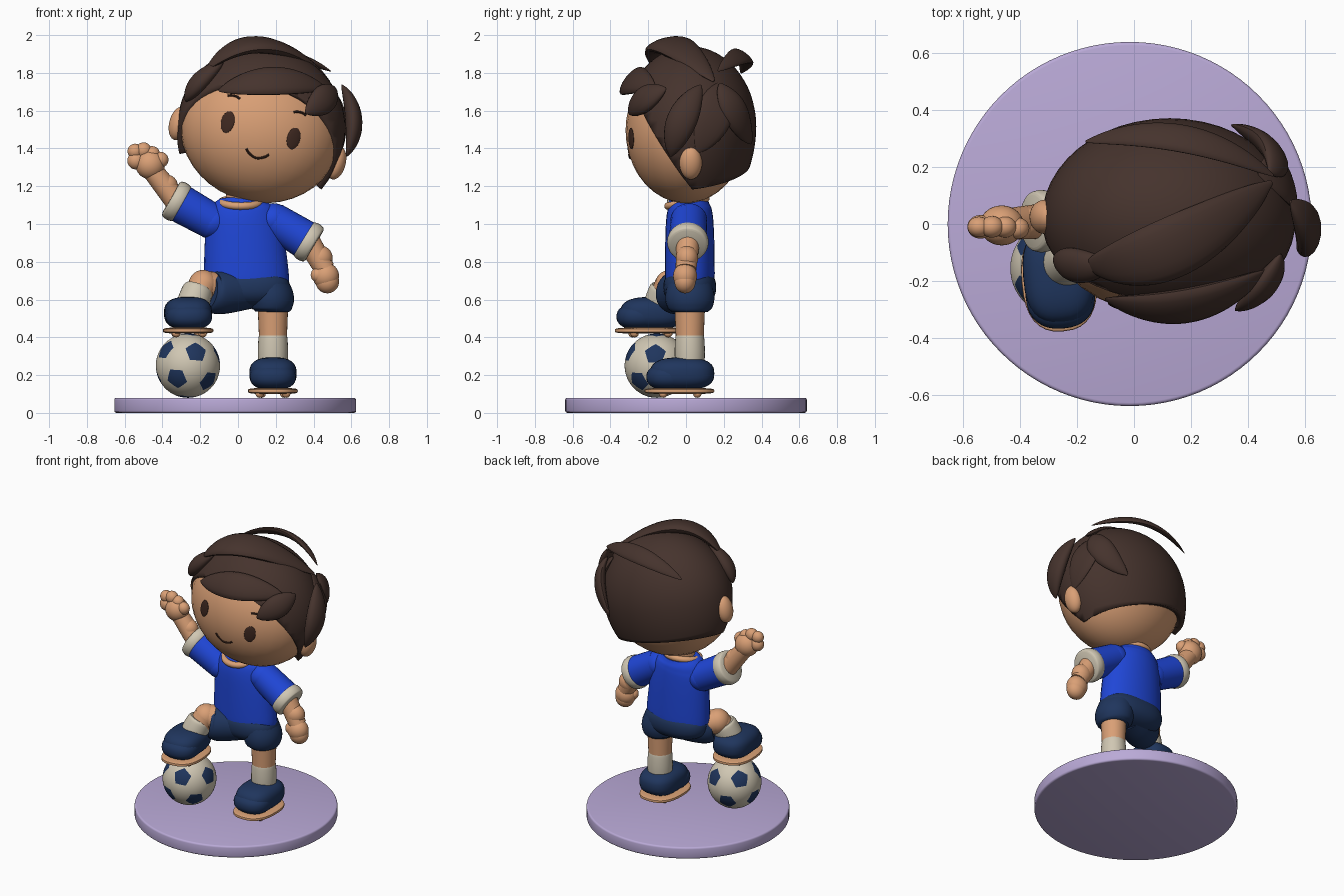
import bpy, bmesh, math
from mathutils import Vector, Matrix

if "Cube" in bpy.data.objects:
    bpy.data.objects.remove(bpy.data.objects["Cube"])


def material(name, rgb):
    m = bpy.data.materials.new(name)
    m.use_nodes = True
    m.diffuse_color = (*rgb, 1)
    m.node_tree.nodes["Principled BSDF"].inputs["Base Color"].default_value = (*rgb, 1)
    return m


SKIN = material("skin", (.70, .35, .18))
HAIR = material("brown hair", (.06, .033, .026))
DARK = material("dark features", (.05, .022, .015))
BLUE = material("blue shirt", (.014, .062, .68))
NAVY = material("navy", (.014, .036, .11))
CREAM = material("cream", (.63, .57, .45))
TAN = material("tan trim", (.70, .36, .18))
LILAC = material("lilac", (.49, .40, .68))


def finish(bm, name, *mats):
    """Turn a bmesh into an object, smooth with sharp creases."""
    bmesh.ops.recalc_face_normals(bm, faces=bm.faces[:])
    for f in bm.faces:
        f.smooth = True
    for e in bm.edges:
        e.smooth = e.calc_face_angle(0) < .75
    me = bpy.data.meshes.new(name)
    bm.to_mesh(me)
    bm.free()
    for m in mats:
        me.materials.append(m)
    ob = bpy.data.objects.new(name, me)
    bpy.context.collection.objects.link(ob)
    return ob


def blob(name, loc, radii, mat, frame=Matrix(), power=1, rise=None, turn=0):
    """Ellipsoid; a power (or vertical rise) under one makes it boxier."""
    bm = bmesh.new()
    bmesh.ops.create_uvsphere(bm, u_segments=32, v_segments=20, radius=1)
    for v in bm.verts:
        v.co = Vector(math.copysign(abs(c) ** k, c) for c, k in zip(v.co, (power, power, rise or power)))
    bm.transform(frame @ Matrix.Translation(loc) @ Matrix.Rotation(turn, 4, 'Z')
                 @ Matrix.Diagonal((*radii, 1)))
    return finish(bm, name, mat)


def spline(stations, steps=6):
    """Catmull-Rom interpolation of equal-length tuples."""
    s = [Vector(p) for p in stations]
    s = [s[0] * 2 - s[1]] + s + [s[-1] * 2 - s[-2]]
    out = []
    for a, b, c, d in zip(s, s[1:], s[2:], s[3:]):
        for i in range(steps):
            t = i / steps
            out.append((b * 2 + (c - a) * t + (a * 2 - b * 5 + c * 4 - d) * t * t
                        + (b * 3 - a - c * 3 + d) * t ** 3) / 2)
    return out + [s[-2]]


def sweep(name, stations, mat, up=lambda p: Vector((0, -1, 0)), sides=28, steps=6):
    """Oval tube through stations (x, y, z, half width, half depth along up)."""
    bm = bmesh.new()
    pts = spline(stations, steps)
    rings = []
    for i, p in enumerate(pts):
        pos = p[:]
        here = Vector(pos[:3])
        tan = Vector(pts[min(i + 1, len(pts) - 1)][:3]) - Vector(pts[max(i - 1, 0)][:3])
        side = tan.cross(up(here)).normalized()
        nor = side.cross(tan).normalized()
        ring = []
        for k in range(sides):
            a = math.tau * k / sides
            ring.append(bm.verts.new(here + side * math.cos(a) * pos[3] + nor * math.sin(a) * pos[4]))
        rings.append(ring)
    for r, q in zip(rings, rings[1:]):
        for k in range(sides):
            j = (k + 1) % sides
            bm.faces.new((r[k], r[j], q[j], q[k]))
    bm.faces.new(rings[0])
    bm.faces.new(rings[-1])
    return finish(bm, name, mat)


def limb(name, a, b, ra, rb, mat):
    return sweep(name, [(*a, ra, ra), (*b, rb, rb)], mat)


def band(name, a, b, r, mat):
    """Short rounded ring-like sleeve."""
    a, b = Vector(a), Vector(b)
    return sweep(name, [(*a.lerp(b, t), r * k, r * k) for t, k in
                        ((0, .84), (.12, .95), (.5, 1), (.88, .95), (1, .84))], mat)


# Round display base
bm = bmesh.new()
bmesh.ops.create_cone(bm, cap_ends=True, segments=96, radius1=.64, radius2=.64, depth=.08,
                      matrix=Matrix.Translation((-.015, 0, .04)))
rim = [e for e in bm.edges if abs(e.verts[0].co.z - e.verts[1].co.z) < .01]
bmesh.ops.bevel(bm, geom=rim, offset=.012, segments=3, profile=.5, affect='EDGES')
finish(bm, "base", LILAC)

# Ball: truncated icosahedron rounded to a sphere
bm = bmesh.new()
bmesh.ops.create_icosphere(bm, subdivisions=1, radius=1)
bm.verts.ensure_lookup_table()
v0 = bm.verts[0].co.normalized()
v1 = bm.verts[0].link_edges[0].other_vert(bm.verts[0]).co.normalized()


def basis(a, b):
    a = a.normalized()
    c = a.cross(b).normalized()
    return Matrix((a, c.cross(a), c)).transposed()


spin = basis(Vector((.26, -.86, .44)), Vector((-.32, -.88, -.35))) @ basis(v0, v1).transposed()
bmesh.ops.bevel(bm, geom=bm.verts[:], offset=33.33, offset_type='PERCENT', segments=1,
                profile=.5, affect='VERTICES')
bmesh.ops.remove_doubles(bm, verts=bm.verts[:], dist=.01)
for f in bm.faces:
    f.material_index = int(len(f.verts) == 5)
bmesh.ops.poke(bm, faces=bm.faces[:])
bmesh.ops.subdivide_edges(bm, edges=bm.edges[:], cuts=4, use_grid_fill=True)
for v in bm.verts:
    v.co = spin @ v.co.normalized() * .17 + Vector((-.265, -.155, .25))
finish(bm, "ball", CREAM, NAVY)


# Shoes with soles and studs
def shoe(side, x, y, z, turn):
    frame = Matrix.Translation((x, y, z)) @ Matrix.Rotation(turn, 4, 'Z')
    blob(side + "_shoe", (0, .01, .128), (.125, .17, .086), NAVY, frame, .75)
    blob(side + "_shoe_toe", (0, -.06, .11), (.122, .12, .07), NAVY, frame, .85)
    blob(side + "_sole", (0, -.005, .036), (.132, .185, .017), TAN, frame, .8, .45)
    for i, (sx, sy) in enumerate(((-.07, -.09), (.07, -.09), (-.06, .09), (.06, .09))):
        blob(f"{side}_stud_{i}", (sx, sy, .02), (.022, .022, .02), TAN, frame)


shoe("left", .185, -.03, .08, 0)
shoe("right", -.264, -.188, .4, .08)

# Legs and socks
limb("left_thigh", (.185, .02, .62), (.185, .02, .4), .083, .074, SKIN)
band("left_sock", (.185, .02, .425), (.185, .02, .22), .08, CREAM)
blob("right_knee", (-.185, -.085, .675), (.078, .08, .082), SKIN)
limb("right_thigh", (-.06, -.01, .65), (-.18, -.08, .675), .085, .078, SKIN)
limb("right_shin", (-.185, -.09, .68), (-.25, -.15, .55), .075, .07, SKIN)
band("right_sock", (-.208, -.11, .665), (-.26, -.155, .52), .085, CREAM)

# Shorts
blob("shorts_seat", (.05, .02, .665), (.225, .14, .105), NAVY, power=.85)
sweep("shorts_left_leg", [(.15, .02, .72, .09, .11), (.175, .02, .62, .118, .13),
                          (.18, .02, .56, .11, .12), (.18, .02, .535, .088, .095)], NAVY)
sweep("shorts_right_leg", [(.06, .02, .65, .1, .11), (-.04, -.02, .645, .115, .115),
                           (-.12, -.06, .635, .112, .11), (-.155, -.08, .64, .09, .092)], NAVY)

# Shirt, collar and neck
sweep("shirt", [(.045, .02, .695, .215, .125), (.045, .02, .715, .225, .132),
                (.035, .02, .9, .212, .13), (.025, .02, 1.03, .192, .124),
                (.02, .025, 1.09, .165, .112), (.02, .03, 1.13, .12, .09)], BLUE)
limb("neck", (.01, .02, 1.05), (.03, .02, 1.22), .085, .085, SKIN)
ring = [(.018 + .105 * math.cos(a), .005 + .1 * math.sin(a), 1.115 + .02 * math.sin(a), .02, .02)
        for a in (math.tau * i / 16 for i in range(17))]
sweep("collar", ring, TAN, lambda p: Vector((0, 0, 1)), 12, 3)


# Arms
def arm(side, shoulder, cuff, wrist, fingers):
    s, c = Vector(shoulder), Vector(cuff)
    d = (c - s).normalized()
    blob(side + "_shoulder", s, (.1, .097, .09), BLUE)
    limb(side + "_sleeve", s, c, .095, .103, BLUE)
    band(side + "_cuff", c - d * .035, c + d * .035, .11, CREAM)
    limb(side + "_forearm", c, wrist, .062, .055, SKIN)
    for i, (x, y, z, r) in enumerate(fingers):
        blob(f"{side}_hand_{i}", (x, y, z), (r, r * .9, r), SKIN)


arm("left", (.185, .015, 1.02), (.375, .01, .905), (.46, 0, .76),
    [(.435, .005, .82, .066), (.465, -.005, .725, .07), (.473, -.005, .695, .062), (.425, -.02, .73, .04)])
arm("right", (-.13, .015, 1.01), (-.325, .01, 1.12), (-.45, 0, 1.28),
    [(-.38, .005, 1.2, .062), (-.465, -.005, 1.315, .078), (-.54, -.01, 1.335, .046),
     (-.545, -.01, 1.385, .04), (-.5, -.01, 1.39, .042), (-.455, -.01, 1.37, .042), (-.41, -.015, 1.34, .042)])

# Tilted head and ears
HEAD = Matrix.Translation((.12, 0, 1.496)) @ Matrix.Rotation(math.radians(14), 4, 'Y')
RADII = Vector((.428, .32, .383))
blob("head", (0, 0, 0), RADII, SKIN, HEAD)
for side, s in (("left", 1), ("right", -1)):
    blob(side + "_ear", (s * .43, .025, -.07), (.05, .06, .09), SKIN, HEAD)


# Facial features laid on the face surface
def face_point(x, z):
    y = -RADII.y * math.sqrt(1 - (x / RADII.x) ** 2 - (z / RADII.z) ** 2)
    return Vector((x, y, z))


def face_line(name, pts):
    sweep(name, [(*(HEAD @ face_point(x, z)), .006, .006) for x, z in pts], DARK, sides=8)


for side, s in (("left", 1), ("right", -1)):
    p = face_point(s * .18, 0)
    blob(side + "_eye", p, (.037, .008, .058), DARK, HEAD,
         turn=math.atan2(p.x / RADII.x ** 2, -p.y / RADII.y ** 2))
    face_line(side + "_brow", [(s * .18 + d, .144 - 8 * d * d) for d in (-.033, -.015, .01, .033)])
face_line("mouth", [(d + .012, -.148 + 9 * d * d) for d in (-.062, -.04, 0, .04, .062)])

# Hair cap: enlarged ellipsoid, fuller at the nape, cut away from the face
CAP = HEAD @ Matrix.Translation((0, .02, .022))
CAP_R = Vector((.445, .352, .422))
bm = bmesh.new()
bmesh.ops.create_uvsphere(bm, u_segments=48, v_segments=32, radius=1)
bm.transform(Matrix.Diagonal((*CAP_R, 1)))
for v in bm.verts:
    if v.co.z < 0:
        v.co.z *= 1.2
for co, no in (((0, 0, -.25), (0, .12, -1)), ((0, -.04, -.17), (0, -1, -.67))):
    bmesh.ops.bisect_plane(bm, geom=bm.verts[:] + bm.edges[:] + bm.faces[:],
                           plane_co=co, plane_no=no, clear_outer=True)
bm.transform(CAP)
cap = finish(bm, "hair_cap", HAIR)
shell = cap.modifiers.new("thickness", 'SOLIDIFY')
shell.thickness = .045
shell.offset = -1


# Leaf-shaped locks: set at a given lift over the cap, or left free
def lock(name, a, m, b, width, thick, lift=None):
    def place(p):
        q = CAP.inverted() @ Vector(p)
        return CAP @ (q * (lift / Vector(c / r for c, r in zip(q, CAP_R)).length)) if lift else Vector(p)
    a, m, b = place(a), place(m), place(b)
    ctrl = m * 2 - (a + b) / 2
    pts = []
    for i in range(17):
        t = i / 16
        k = max(math.sin(math.pi * t), .02) ** .65
        pts.append((*(a.lerp(ctrl, t).lerp(ctrl.lerp(b, t), t)), width * k, thick * k))
    sweep(name, pts, HAIR, lambda p: p - CAP.translation, 16, 2)


lock("fringe_lock", (-.13, -.3, 1.73), (.2, -.34, 1.80), (.53, -.2, 1.76), .09, .035, 1.05)
lock("crown_lock", (-.22, -.17, 1.86), (.13, -.09, 1.97), (.52, .16, 1.78), .11, .04, 1.06)
lock("right_temple_lock", (-.31, -.13, 1.66), (-.25, -.17, 1.79), (-.1, -.16, 1.9), .065, .045, 1.03)
lock("left_temple_lock", (.37, -.32, 1.59), (.48, -.24, 1.67), (.56, -.12, 1.74), .075, .04, 1.07)
lock("left_side_lock", (.57, -.08, 1.36), (.6, -.02, 1.55), (.56, .08, 1.74), .08, .045, 1.11)
lock("left_back_lock", (.5, .19, 1.76), (.51, .28, 1.6), (.36, .37, 1.42), .08, .035, 1.07)
lock("loose_back_lock", (.49, .17, 1.81), (.17, .3, 1.89), (-.17, .29, 1.80), .06, .02)
lock("left_nape_lock", (.48, .2, 1.78), (.53, .15, 1.58), (.54, .06, 1.38), .1, .025, 1)
